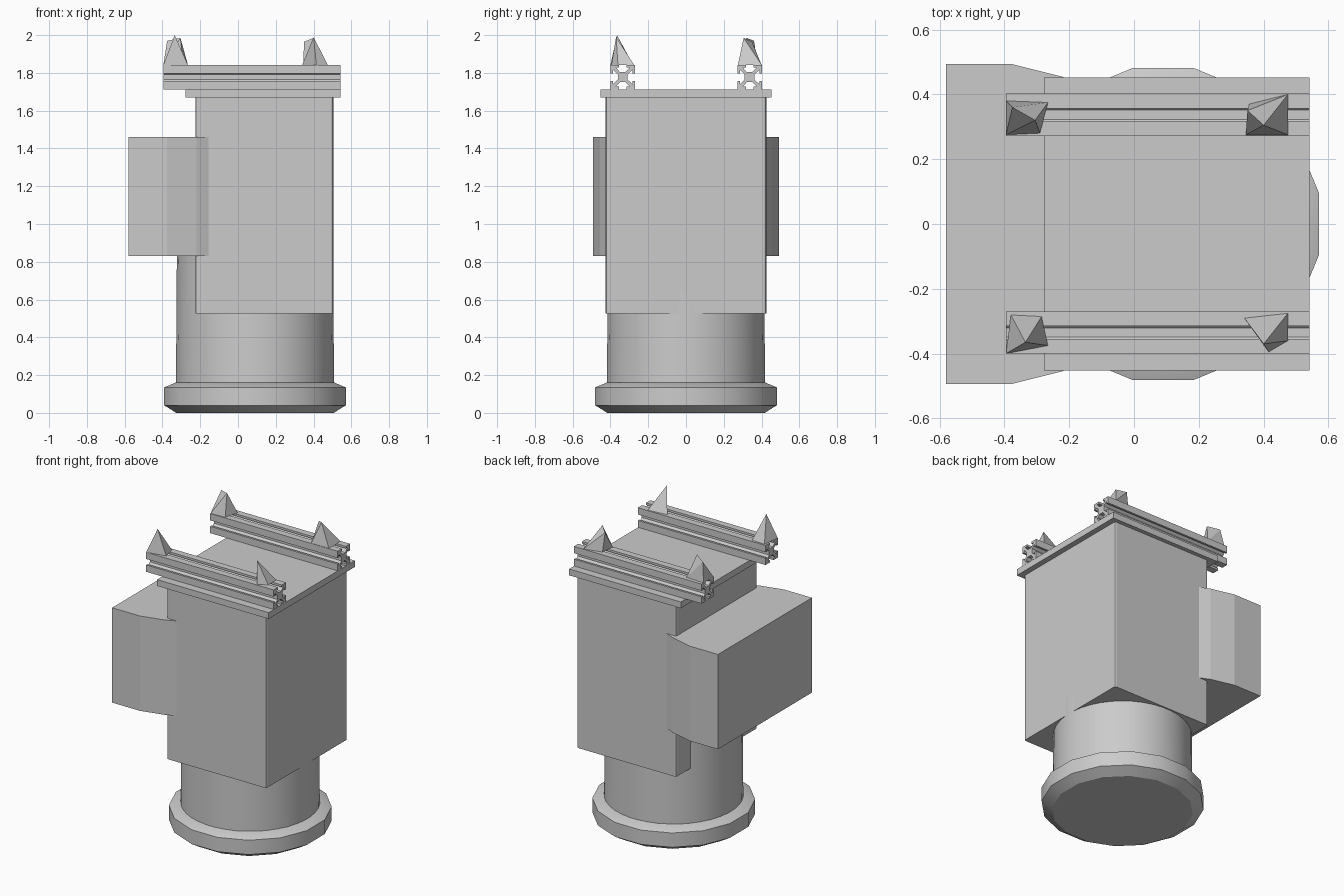
import bpy, bmesh, math

cube = bpy.data.objects.get("Cube")
if cube:
    bpy.data.objects.remove(cube, do_unlink=True)

grey = bpy.data.materials.new("plain_grey")
grey.use_nodes = True
grey.diffuse_color = (0.6, 0.6, 0.6, 1)
grey.node_tree.nodes["Principled BSDF"].inputs["Base Color"].default_value = (0.6, 0.6, 0.6, 1)


def finish(name, bm, smooth=False):
    """Turn a bmesh into a named, coloured object."""
    bmesh.ops.recalc_face_normals(bm, faces=bm.faces)
    mesh = bpy.data.meshes.new(name)
    bm.to_mesh(mesh)
    bm.free()
    mesh.materials.append(grey)
    obj = bpy.data.objects.new(name, mesh)
    bpy.context.collection.objects.link(obj)
    if smooth:
        bpy.ops.object.select_all(action='DESELECT')
        obj.select_set(True)
        bpy.context.view_layer.objects.active = obj
        bpy.ops.object.shade_smooth_by_angle(angle=math.radians(30))
    return obj


def extrude(name, points, offset):
    """Extrude a closed outline of 3D points along an offset."""
    bm = bmesh.new()
    face = bm.faces.new([bm.verts.new(p) for p in points])
    new = bmesh.ops.extrude_face_region(bm, geom=[face])["geom"]
    verts = [g for g in new if isinstance(g, bmesh.types.BMVert)]
    bmesh.ops.translate(bm, verts=verts, vec=offset)
    return finish(name, bm)


def block(name, x0, x1, half_y, z0, z1):
    outline = [(x0, -half_y, z0), (x1, -half_y, z0), (x1, half_y, z0), (x0, half_y, z0)]
    return extrude(name, outline, (0, 0, z1 - z0))


def turned(name, profile, sides, cx):
    """Stack rings of (radius, height) into a capped round solid."""
    bm = bmesh.new()
    rings = []
    for r, z in profile:
        angles = [math.tau * (i + 0.5) / sides for i in range(sides)]
        rings.append([bm.verts.new((cx + r * math.cos(a), r * math.sin(a), z)) for a in angles])
    for low, high in zip(rings, rings[1:]):
        for i in range(sides):
            j = (i + 1) % sides
            bm.faces.new((low[i], low[j], high[j], high[i]))
    bm.faces.new(rings[0])
    bm.faces.new(rings[-1])
    return finish(name, bm, smooth=True)


# Round foot and column
AXIS_X = 0.09
turned("foot_flange", [(0.425, 0), (0.49, 0.04), (0.49, 0.135), (0.425, 0.162)], 16, AXIS_X)
turned("column", [(0.42, 0.1), (0.415, 0.84)], 40, AXIS_X)

# Main housing with softened upright corners
housing = block("housing", -0.225, 0.505, 0.425, 0.525, 1.68)
bm = bmesh.new()
bm.from_mesh(housing.data)
upright = [e for e in bm.edges if abs(e.verts[0].co.z - e.verts[1].co.z) > 0.5]
bmesh.ops.bevel(bm, geom=upright, offset=0.012, segments=2, affect='EDGES', profile=0.5)
bm.to_mesh(housing.data)
bm.free()

# Side box, narrowing where it meets the housing
half = [(-0.58, 0.493), (-0.375, 0.493), (-0.22, 0.454), (-0.145, 0.42)]
outline = [(x, y, 0.83) for x, y in half] + [(x, -y, 0.83) for x, y in reversed(half)]
extrude("side_box", outline, (0, 0, 0.63))

# Top plate
block("top_plate", -0.278, 0.542, 0.452, 1.67, 1.712)

# Slotted rails: one quarter of the section, turned four times
quarter = [(0.065, -0.065), (0.065, -0.02), (0.051, -0.02), (0.051, -0.038), (0.026, -0.014),
           (0.026, 0.014), (0.051, 0.038), (0.051, 0.02), (0.065, 0.02)]
section = []
for turn in range(4):
    c, s = ((1, 0), (0, 1), (-1, 0), (0, -1))[turn]
    section += [(u * c - v * s, u * s + v * c) for u, v in quarter]
for name, y in (("front_rail", -0.335), ("back_rail", 0.337)):
    extrude(name, [(-0.395, y + u, 1.778 + v) for u, v in section], (0.937, 0, 0))

# Pointed clamps: base corners and tip points
clamps = {
    "front_clamp_a": ([(-0.38, -0.28), (-0.285, -0.285), (-0.265, -0.375), (-0.395, -0.4)],
                      [(-0.335, -0.365, 2.0)]),
    "front_clamp_b": ([(0.34, -0.29), (0.475, -0.275), (0.475, -0.36), (0.415, -0.395)],
                      [(0.4, -0.37, 1.99)]),
    "back_clamp_a": ([(-0.395, 0.275), (-0.395, 0.38), (-0.29, 0.28), (-0.265, 0.375)],
                     [(-0.305, 0.32, 1.985), (-0.375, 0.36, 1.97)]),
    "back_clamp_b": ([(0.345, 0.275), (0.475, 0.275), (0.475, 0.4), (0.355, 0.37)],
                     [(0.4, 0.305, 1.985), (0.35, 0.35, 1.965)]),
}
for name, (base, tips) in clamps.items():
    bm = bmesh.new()
    for p in [(x, y, 1.842) for x, y in base] + tips:
        bm.verts.new(p)
    bmesh.ops.convex_hull(bm, input=bm.verts)
    finish(name, bm)
